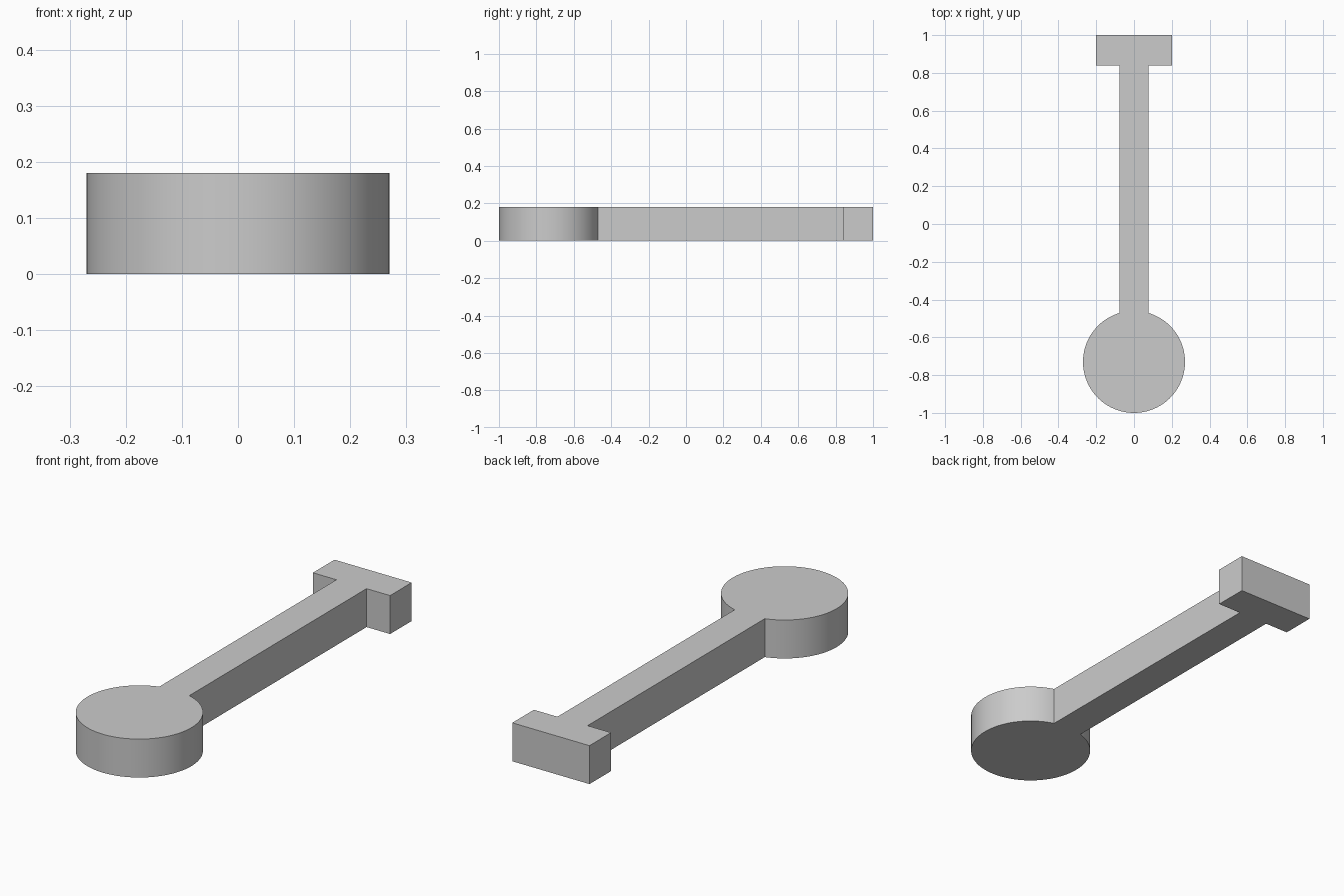
import bpy
import bmesh
import math

cube = bpy.data.objects.get("Cube")
if cube:
    bpy.data.objects.remove(cube, do_unlink=True)

HEIGHT = 0.18
RADIUS = 0.27
DISC_Y = RADIUS - 1
SHAFT = 0.078      # half width of the shaft
BAR = 0.2          # half width of the end bar
BAR_Y = 0.84
SEGMENTS = 96

grey = bpy.data.materials.new("plain_grey")
grey.use_nodes = True
colour = (0.6, 0.6, 0.6, 1)
grey.diffuse_color = colour
grey.node_tree.nodes["Principled BSDF"].inputs["Base Color"].default_value = colour

# Outline: round end, running clockwise from one shaft corner to the other
gap = math.asin(SHAFT / RADIUS)
outline = []
for i in range(SEGMENTS + 1):
    a = gap + (2 * math.pi - 2 * gap) * i / SEGMENTS
    outline.append((RADIUS * math.sin(a), DISC_Y + RADIUS * math.cos(a)))

# Outline: shaft and cross bar
outline += [(-SHAFT, BAR_Y), (-BAR, BAR_Y), (-BAR, 1),
            (BAR, 1), (BAR, BAR_Y), (SHAFT, BAR_Y)]

# Extrude the outline into one solid
bm = bmesh.new()
face = bm.faces.new([bm.verts.new((x, y, 0)) for x, y in outline])
top = bmesh.ops.extrude_face_region(bm, geom=[face], use_keep_orig=True)["geom"]
bmesh.ops.translate(bm, vec=(0, 0, HEIGHT),
                    verts=[g for g in top if isinstance(g, bmesh.types.BMVert)])
bmesh.ops.recalc_face_normals(bm, faces=bm.faces)

mesh = bpy.data.meshes.new("round_ended_rod")
bm.to_mesh(mesh)
bm.free()
mesh.materials.append(grey)
rod = bpy.data.objects.new("round_ended_rod", mesh)
bpy.context.collection.objects.link(rod)

# Smooth the round wall, keep corners sharp
bpy.ops.object.select_all(action='DESELECT')
rod.select_set(True)
bpy.context.view_layer.objects.active = rod
bpy.ops.object.shade_smooth_by_angle(angle=math.radians(30))
